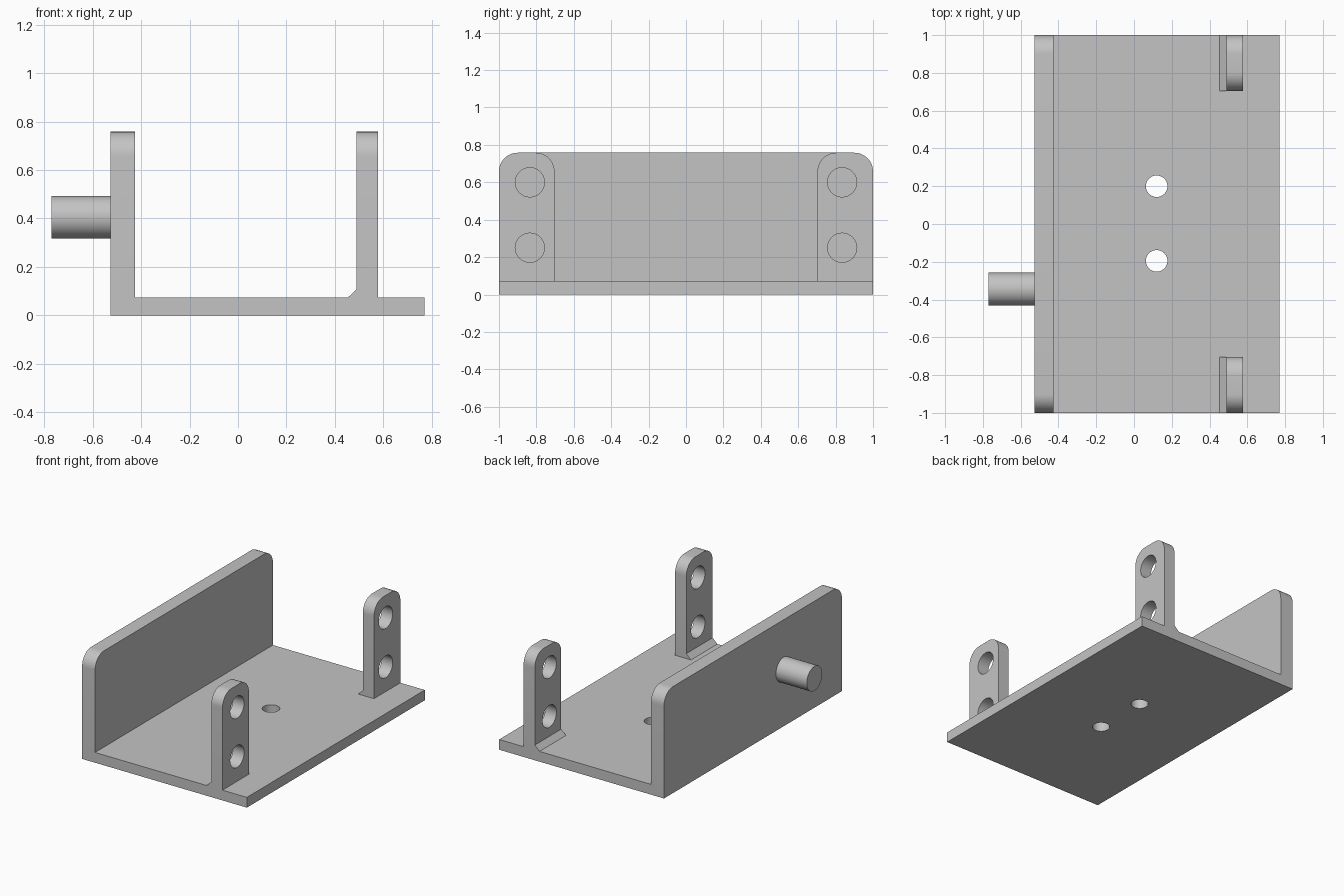
import bpy, bmesh, math
from mathutils import Matrix

if "Cube" in bpy.data.objects:
    bpy.data.objects.remove(bpy.data.objects["Cube"])

grey = bpy.data.materials.new("plain_grey")
grey.diffuse_color = (0.55, 0.55, 0.55, 1)
grey.use_nodes = True
grey.node_tree.nodes["Principled BSDF"].inputs["Base Color"].default_value = grey.diffuse_color

TOP, BASE_T, R = 0.758, 0.073, 0.10


def finish(bm, name):
    bmesh.ops.recalc_face_normals(bm, faces=bm.faces)
    mesh = bpy.data.meshes.new(name)
    bm.to_mesh(mesh)
    bm.free()
    mesh.materials.append(grey)
    obj = bpy.data.objects.new(name, mesh)
    bpy.context.collection.objects.link(obj)
    return obj


def activate(obj):
    bpy.ops.object.select_all(action='DESELECT')
    obj.select_set(True)
    bpy.context.view_layer.objects.active = obj


def extrusion(name, profile, y0, y1):
    """Extrude an xz profile along y and round its top end corners."""
    bm = bmesh.new()
    face = bm.faces.new([bm.verts.new((x, y0, z)) for x, z in profile])
    ext = bmesh.ops.extrude_face_region(bm, geom=[face])
    verts = [v for v in ext["geom"] if isinstance(v, bmesh.types.BMVert)]
    bmesh.ops.translate(bm, verts=verts, vec=(0, y1 - y0, 0))
    corners = [e for e in bm.edges
               if all(v.co.z > TOP - 0.001 for v in e.verts)
               and abs(e.verts[0].co.y - e.verts[1].co.y) < 0.001]
    bmesh.ops.bevel(bm, geom=corners, offset=R, segments=12,
                    profile=0.5, affect='EDGES')
    return finish(bm, name)


def cylinder(name, center, radius, depth, axis):
    bm = bmesh.new()
    turn = Matrix.Rotation(math.pi / 2, 4, 'Y') if axis == 'X' else Matrix()
    bmesh.ops.create_cone(bm, cap_ends=True, segments=48, radius1=radius,
                          radius2=radius, depth=depth,
                          matrix=Matrix.Translation(center) @ turn)
    return finish(bm, name)


def drill(obj, center, radius, axis):
    cutter = cylinder("hole_cutter", center, radius, 0.4, axis)
    mod = obj.modifiers.new("hole", 'BOOLEAN')
    mod.operation, mod.solver, mod.object = 'DIFFERENCE', 'EXACT', cutter
    activate(obj)
    bpy.ops.object.modifier_apply(modifier=mod.name)
    bpy.data.objects.remove(cutter)


# Base plate and side wall in one L-shaped section
bracket = extrusion("base_and_wall",
                    [(-0.527, 0), (0.77, 0), (0.77, BASE_T), (-0.425, BASE_T),
                     (-0.425, TOP), (-0.527, TOP)], -1, 1)
for y in (-0.195, 0.2):
    drill(bracket, (0.12, y, 0.04), 0.057, 'Z')
parts = [bracket]

# Two upright lugs with a chamfered foot and two holes each
for label, side in (("front", -1), ("back", 1)):
    y0, y1 = sorted((side * 0.703, side))
    lug = extrusion(label + "_lug",
                    [(0.453, BASE_T), (0.578, BASE_T), (0.578, TOP),
                     (0.49, TOP), (0.49, 0.108)], y0, y1)
    for z in (0.25, 0.60):
        drill(lug, (0.534, side * 0.835, z), 0.078, 'X')
    parts.append(lug)

# Round peg on the outside of the wall
parts.append(cylinder("peg", (-0.6485, -0.345, 0.405), 0.087, 0.243, 'X'))

for obj in parts:
    activate(obj)
    bpy.ops.object.shade_smooth_by_angle(angle=math.radians(30))
